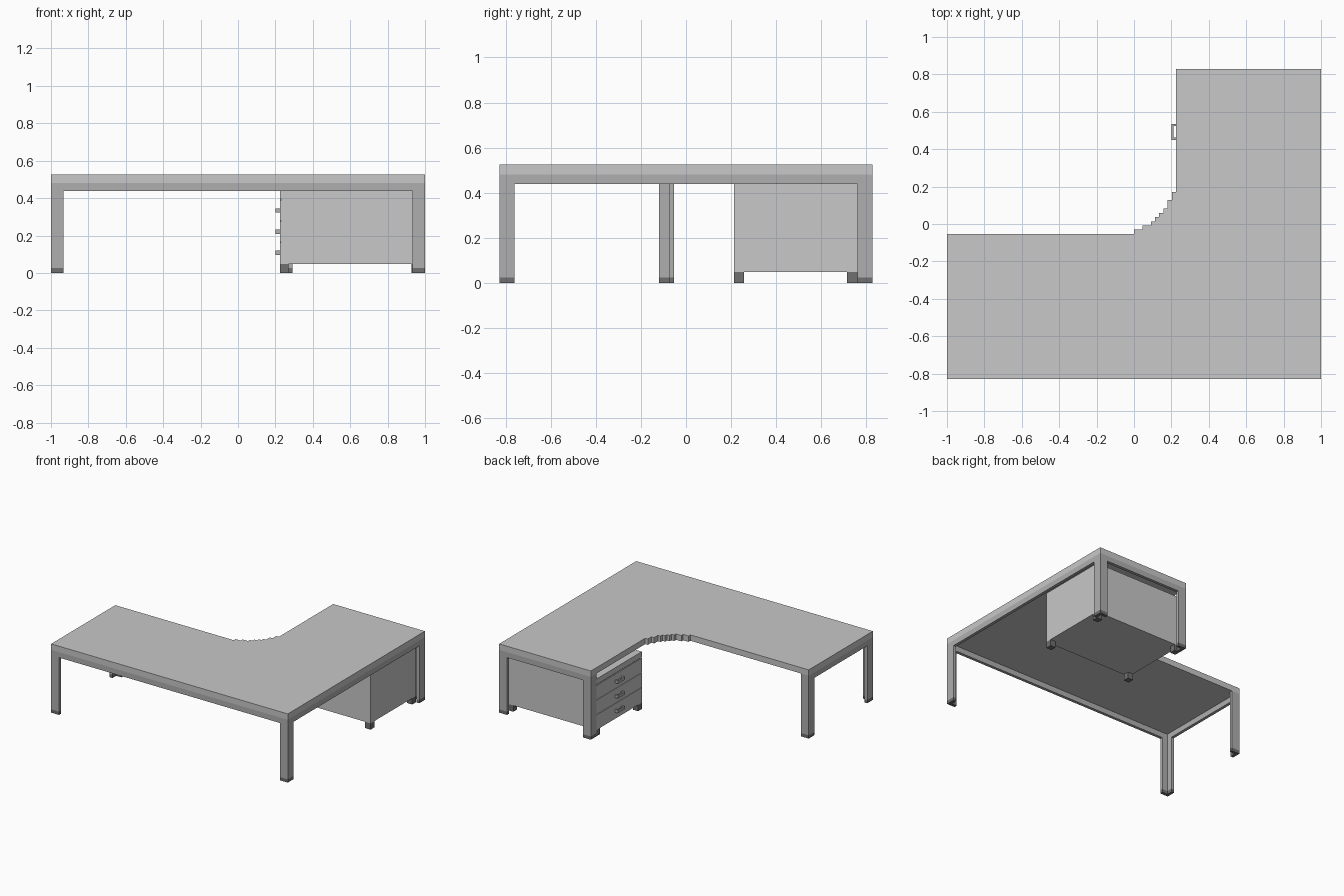
import bpy, bmesh

if "Cube" in bpy.data.objects:
    bpy.data.objects.remove(bpy.data.objects["Cube"])


def material(name, c):
    m = bpy.data.materials.new(name)
    m.diffuse_color = (c, c, c, 1)
    m.use_nodes = True
    m.node_tree.nodes["Principled BSDF"].inputs["Base Color"].default_value = m.diffuse_color
    return m


LIGHT = material("light grey panel", 0.58)
METAL = material("mid grey metal", 0.43)
DARK = material("dark grey feet", 0.16)


def prism(name, outline, z0, z1, mat):
    """Extrude a flat xy outline from z0 to z1."""
    bm = bmesh.new()
    face = bm.faces.new([bm.verts.new((x, y, z0)) for x, y in outline])
    ext = bmesh.ops.extrude_face_region(bm, geom=[face])
    top = [v for v in ext["geom"] if isinstance(v, bmesh.types.BMVert)]
    bmesh.ops.translate(bm, verts=top, vec=(0, 0, z1 - z0))
    bmesh.ops.recalc_face_normals(bm, faces=bm.faces)
    me = bpy.data.meshes.new(name)
    bm.to_mesh(me)
    bm.free()
    me.materials.append(mat)
    ob = bpy.data.objects.new(name, me)
    bpy.context.collection.objects.link(ob)
    return ob


def box(name, x0, x1, y0, y1, z0, z1, mat):
    return prism(name, [(x0, y0), (x1, y0), (x1, y1), (x0, y1)], z0, z1, mat)


S = 0.0225                      # module step and sheet thickness
Y = 0.8275                      # half depth
XI, YI = 0.225, -0.053          # inner edges of the L
Z_LOW, Z_MID, Z_TOP = 0.438, 0.48, 0.525

# L-shaped desktop with a stepped concave inner corner
outline = [(-1, -Y), (1, -Y), (1, Y), (XI, Y)]
x, y = XI, YI + 10 * S
for down, left in [(2, 1), (2, 1), (2, 1), (1, 1), (1, 1), (1, 1), (1, 2), (1, 2)]:
    # walk from the top of the notch down to the straight edge
    if (x, y) == (XI, YI + 10 * S):
        outline.append((x, y))
        x -= S
        outline.append((x, y))
        continue
    y -= down * S
    outline.append((x, y))
    x -= left * S
    outline.append((x, y))
outline += [(0, YI), (-1, YI)]
prism("desktop", outline, Z_MID, Z_TOP, LIGHT)

# Apron rails under the outer edges
L = 0.067                       # leg width
box("front_rail", -1 + S, 1 - S, -Y, -Y + S, Z_LOW, Z_MID, METAL)
box("back_rail", XI + S, 1 - S, Y - S, Y, Z_LOW, Z_MID, METAL)
box("right_rail", 1 - S, 1, -Y + L, Y - L, Z_LOW, Z_MID, METAL)
box("left_rail", -1, -1 + S, -Y + L, YI - L, Z_LOW, Z_MID, METAL)

# Angle-section legs with dark feet: outer corner, inward directions
legs = {
    "front_left": (-1, -Y, 1, 1), "front_right": (1, -Y, -1, 1),
    "back_right": (1, Y, -1, -1), "back_inner": (XI, Y, 1, -1),
    "left_inner": (-1, YI, 1, -1),
}
for name, (cx, cy, dx, dy) in legs.items():
    section = [(cx + dx * u, cy + dy * v) for u, v in
               [(0, 0), (L, 0), (L, S), (S, S), (S, L), (0, L)]]
    prism(name + "_leg", section, 0.025, Z_MID, METAL)
    prism(name + "_foot", section, 0, 0.025, DARK)

# Drawer pedestal: body, four feet, drawer fronts and handles
PX0, PX1, PY0, PY1 = XI, 0.972, 0.212, 0.76
box("pedestal_body", PX0 + 0.006, PX1, PY0, PY1, 0.048, Z_LOW, LIGHT)
F = 0.045
for i, fx in enumerate((PX0, PX1 - F)):
    for j, fy in enumerate((PY0, PY1 - F)):
        box(f"pedestal_foot_{i}{j}", fx, fx + F, fy, fy + F, 0, 0.048, DARK)
box("pedestal_top_strip", PX0, PX0 + 0.006, PY0, PY1, 0.394, Z_LOW, LIGHT)
for i, zc in enumerate((0.108, 0.22, 0.333)):
    box(f"drawer_front_{i}", PX0, PX0 + 0.006, PY0, PY1,
        0.048 if i == 0 else zc - 0.054, zc + 0.055, LIGHT)
    h0, h1, z0, z1 = 0.45, 0.535, zc - 0.011, zc + 0.011
    grip = [(0.201, h0), (PX0, h0), (PX0, h0 + 0.012), (0.211, h0 + 0.012),
            (0.211, h1 - 0.012), (PX0, h1 - 0.012), (PX0, h1), (0.201, h1)]
    prism(f"drawer_handle_{i}", grip, z0, z1, METAL)
